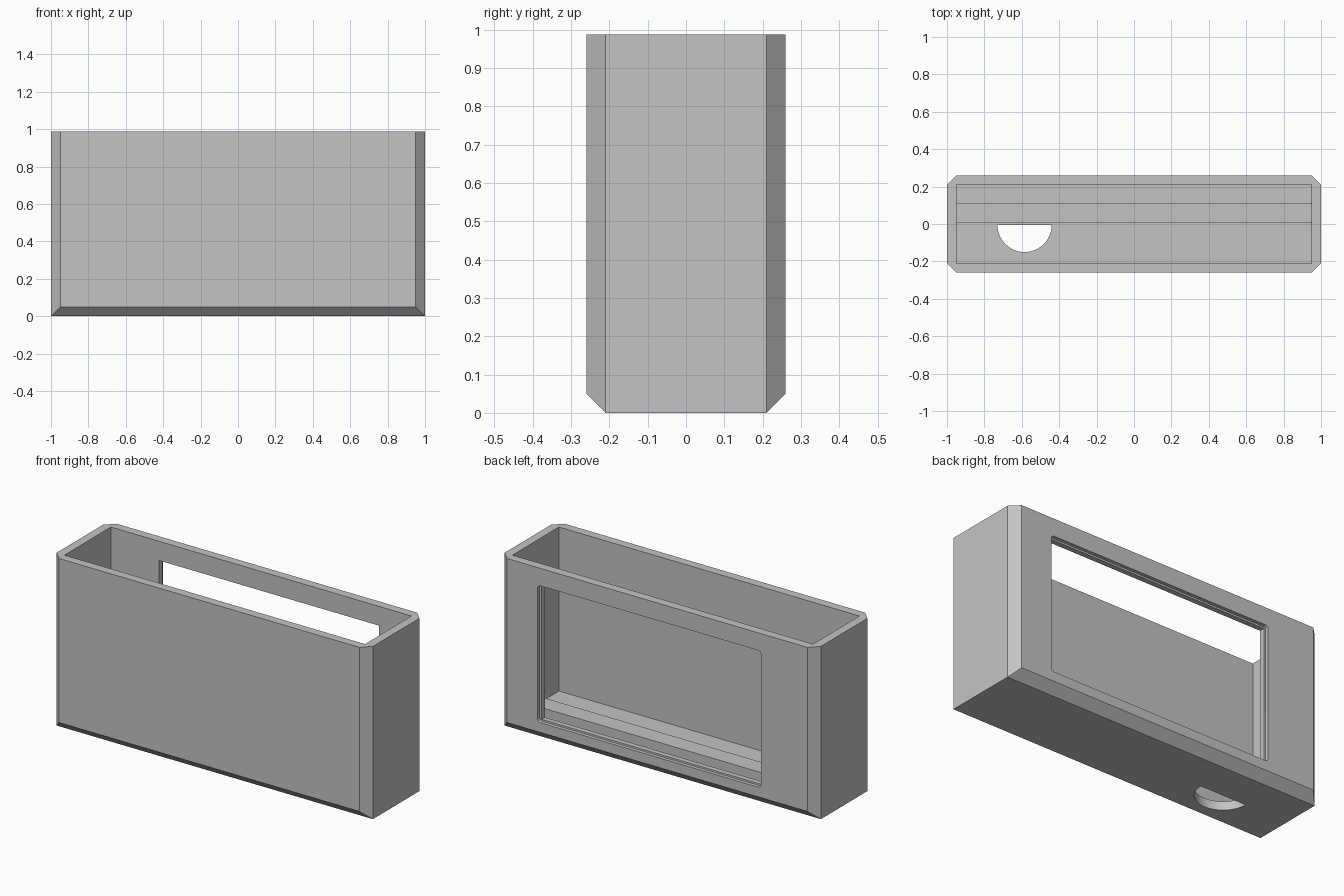
import bpy, bmesh, math
from mathutils import Vector

cube = bpy.data.objects.get("Cube")
if cube:
    bpy.data.objects.remove(cube)

grey = bpy.data.materials.new("plain grey")
grey.use_nodes = True
grey.diffuse_color = (0.55, 0.55, 0.55, 1)
grey.node_tree.nodes["Principled BSDF"].inputs["Base Color"].default_value = (0.55, 0.55, 0.55, 1)

L, W, H = 1.0, 0.26, 0.987   # half length, half depth, height
WALL = 0.05


def prism(name, points, axis, lo, hi):
    """Extrude a closed 2D outline along an axis from lo to hi."""
    place = {"x": lambda a, b, t: (t, a, b),
             "y": lambda a, b, t: (a, t, b),
             "z": lambda a, b, t: (a, b, t)}[axis]
    bm = bmesh.new()
    base = bm.faces.new([bm.verts.new(place(a, b, lo)) for a, b in points])
    top = bmesh.ops.extrude_face_region(bm, geom=[base])["geom"]
    bmesh.ops.translate(bm, verts=[v for v in top if isinstance(v, bmesh.types.BMVert)],
                        vec=Vector(place(0, 0, hi - lo)))
    bmesh.ops.recalc_face_normals(bm, faces=bm.faces)
    mesh = bpy.data.meshes.new(name)
    bm.to_mesh(mesh)
    bm.free()
    mesh.materials.append(grey)
    obj = bpy.data.objects.new(name, mesh)
    bpy.context.collection.objects.link(obj)
    return obj


def rect(a0, a1, b0, b1):
    return [(a0, b0), (a1, b0), (a1, b1), (a0, b1)]


def round_rect(a0, a1, b0, b1, r, steps=6):
    corners = [(a1 - r, b1 - r), (a0 + r, b1 - r), (a0 + r, b0 + r), (a1 - r, b0 + r)]
    return [(ca + r * math.cos(t), cb + r * math.sin(t))
            for q, (ca, cb) in enumerate(corners)
            for t in (math.pi / 2 * (q + i / steps) for i in range(steps + 1))]


def combine(target, tool, operation):
    """Apply a boolean and discard the tool."""
    tool.hide_render = True
    mod = target.modifiers.new(operation.lower(), "BOOLEAN")
    mod.operation, mod.object, mod.solver = operation, tool, "EXACT"
    bpy.context.view_layer.objects.active = target
    bpy.ops.object.modifier_apply(modifier=mod.name)
    bpy.data.objects.remove(tool)


# Case: octagonal plan crossed with a side profile chamfered at the bottom
c = WALL
plan = [(-L + c, -W), (L - c, -W), (L, -W + c), (L, W - c),
        (L - c, W), (-L + c, W), (-L, W - c), (-L, -W + c)]
side = [(-W + c, 0), (W - c, 0), (W, c), (W, H + c), (-W, H + c), (-W, c)]
case = prism("case", plan, "z", -c, H)
combine(case, prism("side_profile", side, "x", -L - c, L + c), "INTERSECT")

# Open cavity
inside = rect(-L + c, L - c, -W + c, W - c)
combine(case, prism("cavity_cutter", inside, "z", WALL, H + c), "DIFFERENCE")

# Back window: sharp opening inside a shallow rounded recess
combine(case, prism("window_cutter", rect(-0.645, 0.745, 0.115, 0.877), "y", 0.16, 0.3), "DIFFERENCE")
combine(case, prism("recess_cutter", round_rect(-0.656, 0.757, 0.105, 0.887, 0.02),
                    "y", W - 0.02, 0.3), "DIFFERENCE")

# Half-round cable hole in the floor
arc = [(-0.585 + 0.145 * math.cos(t), -0.005 + 0.145 * math.sin(t))
       for t in (math.pi * (1 + i / 24) for i in range(25))]
combine(case, prism("cable_hole_cutter", arc, "z", -0.1, 0.1), "DIFFERENCE")

# Raised rib along the floor
rib = prism("floor_rib", rect(0.005, 0.11, WALL - 0.01, 0.108), "x", -L + c - 0.01, L - c + 0.01)

# Smooth only the shallow curves
for obj in (case, rib):
    bpy.ops.object.select_all(action="DESELECT")
    obj.select_set(True)
    bpy.context.view_layer.objects.active = obj
    bpy.ops.object.shade_smooth_by_angle(angle=math.radians(25))
